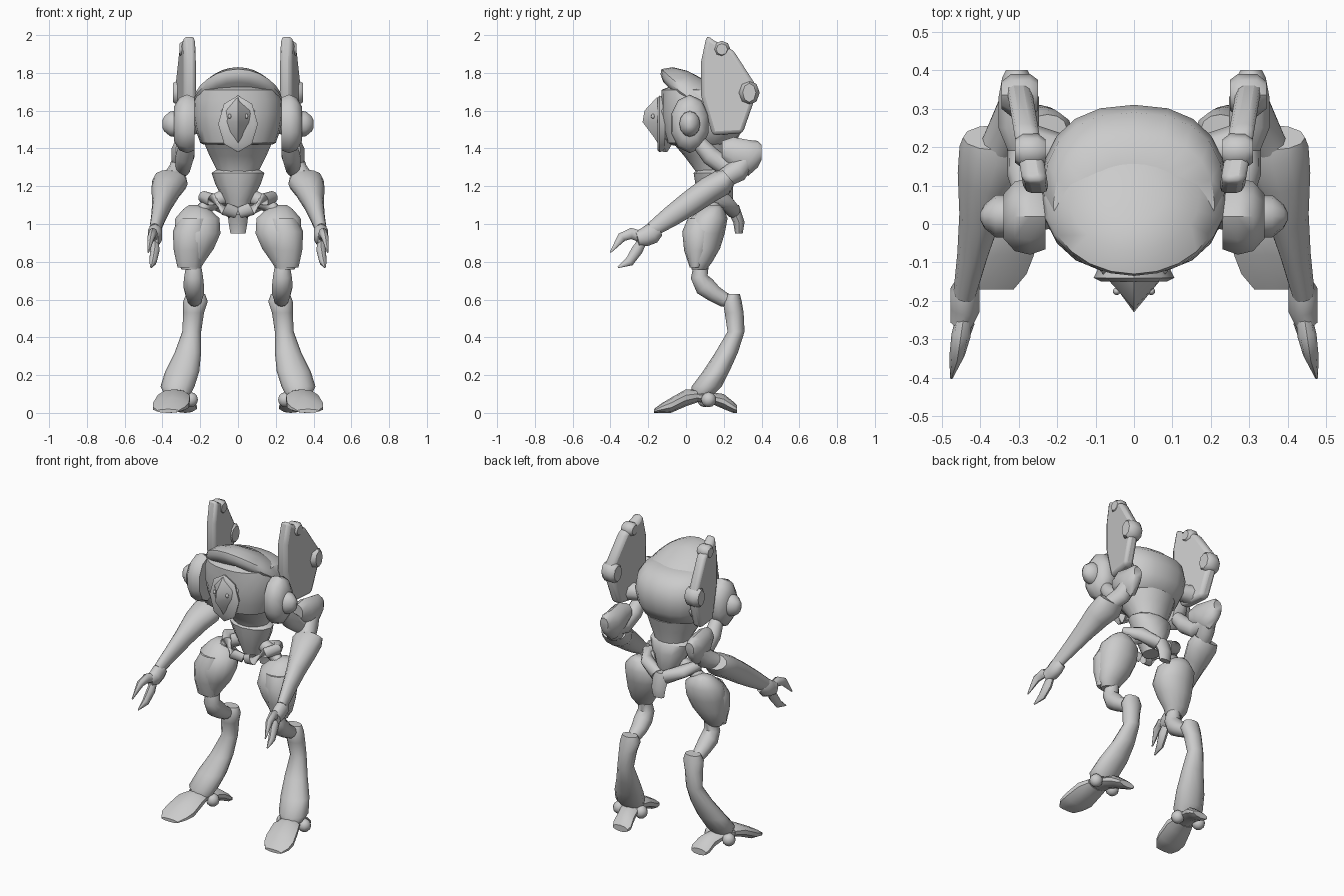
import bpy
import bmesh
from math import cos, sin, pi, copysign
from mathutils import Vector

# Coordinates below are in hundredths of a unit.
UNIT = 0.01
AXES = {
    "X": (Vector((0, 1, 0)), Vector((0, 0, 1))),
    "Y": (Vector((1, 0, 0)), Vector((0, 0, 1))),
    "Z": (Vector((1, 0, 0)), Vector((0, 1, 0))),
}
parts = []

cube = bpy.data.objects.get("Cube")
if cube:
    bpy.data.objects.remove(cube, do_unlink=True)

grey = bpy.data.materials.new("plain_grey")
grey.use_nodes = True
grey.diffuse_color = (0.6, 0.6, 0.6, 1)
grey.node_tree.nodes["Principled BSDF"].inputs["Base Color"].default_value = grey.diffuse_color


def finish(name, bm):
    """Turn a bmesh into a named object with the shared material."""
    bmesh.ops.recalc_face_normals(bm, faces=bm.faces)
    mesh = bpy.data.meshes.new(name)
    bm.to_mesh(mesh)
    bm.free()
    mesh.materials.append(grey)
    obj = bpy.data.objects.new(name, mesh)
    bpy.context.collection.objects.link(obj)
    parts.append(obj)
    return obj


def ring_frame(points, index, axis):
    """Two directions spanning one ring, fixed by axis or following the path."""
    if axis in AXES:
        return AXES[axis]
    tangent = points[min(index + 1, len(points) - 1)] - points[max(index - 1, 0)]
    tangent.normalize()
    side = Vector((1, 0, 0)) if abs(tangent.x) < 0.8 else Vector((0, 1, 0))
    side = (side - tangent * side.dot(tangent)).normalized()
    return side, tangent.cross(side)


def loft(name, axis, rings, sides=12, flip=1, shear=0, droop=0, power=1):
    """Skin rings given as x, y, z, first radius, second radius.
    A power below one squares the ellipse off."""
    bm = bmesh.new()
    points = [Vector(ring[:3]) for ring in rings]
    loops = []
    for index, ring in enumerate(rings):
        across, along = ring_frame(points, index, axis)
        loop = []
        for step in range(sides):
            angle = 2 * pi * step / sides - pi / 2
            u, v = [copysign(abs(w) ** power, w) for w in (cos(angle), sin(angle))]
            co = points[index] + across * ring[3] * u + along * ring[4] * v
            co.z += shear * (co.y - points[index].y) - droop * co.x ** 2
            loop.append(bm.verts.new((co.x * flip * UNIT, co.y * UNIT, co.z * UNIT)))
        loops.append(loop)
    for low, high in zip(loops, loops[1:]):
        for step in range(sides):
            after = (step + 1) % sides
            bm.faces.new((low[step], low[after], high[after], high[step]))
    bm.faces.new(loops[0])
    bm.faces.new(loops[-1])
    return finish(name, bm)


def pair(name, axis, rings, sides=12):
    """Build a part on both sides of the body."""
    for prefix, flip in (("left_", 1), ("right_", -1)):
        loft(prefix + name, axis, rings, sides, flip)


def ball(name, center, radii):
    """Faceted ellipsoid on both sides of the body."""
    for prefix, flip in (("left_", 1), ("right_", -1)):
        bm = bmesh.new()
        bmesh.ops.create_uvsphere(bm, u_segments=10, v_segments=6, radius=1)
        for vert in bm.verts:
            vert.co = Vector([(c + r * v) * UNIT for c, r, v in zip(center, radii, vert.co)])
            vert.co.x *= flip
        finish(prefix + name, bm)


def fin(name, outline, inner, outer, lean):
    """Upright plate from a y-z outline, leaning outward toward the back."""
    for prefix, flip in (("left_", 1), ("right_", -1)):
        bm = bmesh.new()
        walls = [[bm.verts.new(((x + lean * (y - 8)) * flip * UNIT, y * UNIT, z * UNIT))
                  for y, z in outline] for x in (inner, outer)]
        for wall in walls:
            bm.faces.new(wall)
        for a in range(len(outline)):
            b = (a + 1) % len(outline)
            bm.faces.new((walls[0][a], walls[0][b], walls[1][b], walls[1][a]))
        obj = finish(prefix + name, bm)
        bevel = obj.modifiers.new("soft_edges", "BEVEL")
        bevel.width = 0.02
        bevel.segments = 2


# Torso shell, sloping canopy, belly, pelvis and tail plate
loft("torso_shell", "Z", [(0, 8, 142, 18, 15), (0, 8, 143, 20, 18), (0, 9, 150, 22.5, 21),
                          (0, 9, 158, 24, 22), (0, 8, 166, 23.5, 21), (0, 5, 171, 21, 18),
                          (0, 4, 173, 13, 12)], sides=20, power=0.85)
loft("canopy", "Z", [(0, 8, 165, 22.5, 20), (0, 7, 169, 24, 20.5), (0, 7, 172, 23, 20),
                     (0, 7, 176, 17, 14), (0, 7, 178, 8, 6)], sides=24, shear=-0.5, droop=0.009)
loft("belly", "Z", [(0, 14, 122, 10, 8), (0, 14, 128, 11, 9), (0, 12, 136, 15, 13),
                    (0, 10, 143, 18, 17)], sides=16)
loft("pelvis", "Z", [(0, 16, 105, 5, 6), (0, 16, 113, 8, 9), (0, 15, 121, 12, 10),
                     (0, 14, 127, 14, 10), (0, 14, 129, 11, 8)], sides=12)
loft("tail_plate", "Z", [(0, 28, 95, 4, 2), (0, 28, 101, 5, 3), (0, 24, 110, 6, 4)], sides=8)

# Beaked head with hood and neck
loft("head", "Z", [(0, -11, 138, 0.5, 1), (0, -11, 146, 6, 6), (0, -12, 154, 8, 11),
                   (0, -12, 160, 9, 10), (0, -12, 167, 1, 3.5)], sides=4)
loft("hood", "Y", [(0, -15, 153, 8.5, 14), (0, -14, 153, 10.5, 15), (0, -11, 153, 9, 14)], sides=8)
loft("neck", "Y", [(0, -13, 153, 8, 10), (0, -4, 153, 12, 12)], sides=8)
ball("eye", (4.5, -17.5, 157), (1, 1, 1.3))

# Shoulder pads and round caps
pair("shoulder_pad", "X", [(23, 2, 153, 9, 14), (27, 2, 153, 10.5, 15.5),
                           (31, 2, 153, 9.5, 14), (34, 2, 153, 6, 9)], sides=10)
pair("shoulder_cap", "X", [(33, 2, 153, 5.5, 7), (36, 2, 153, 5.5, 6.5),
                           (39, 2, 153, 3, 4), (40, 2, 153, 1, 2)])

# Tall back fins with blocky knobs
fin("back_fin", [(11, 200), (15, 197), (25, 192), (36, 175), (37, 168),
                 (30, 148), (14, 147), (8, 168), (8, 186)], 22, 28.5, 0.17)
pair("upper_fin_knob", "X", [(23, 19, 192.5, 3, 3), (25, 19, 192.5, 4.5, 4.5),
                             (29, 19, 192.5, 4.5, 4.5), (31, 19, 192.5, 3, 3)], sides=8)
pair("lower_fin_knob", "X", [(25, 33.5, 169.5, 4, 5), (27, 33.5, 169.5, 5.5, 6.5),
                             (32, 33.5, 169.5, 5.5, 6.5), (34.5, 33.5, 169.5, 3.5, 5)], sides=8)
pair("fin_mount", "Path", [(18, 18, 153, 5, 5), (27, 20, 153, 6, 6)], sides=8)

# Arms: link, shoulder joint, upper arm, forearm
pair("shoulder_link", "Path", [(27, 7, 143, 4, 4), (28, 13, 136, 5, 5), (29, 21, 130, 4, 5),
                               (30, 28, 131, 4, 4)])
pair("shoulder_joint", "Y", [(29, 19, 139, 4, 5), (30, 25, 137, 5.5, 9), (30, 33, 135, 5.5, 9.5),
                             (30.5, 38, 137, 4, 7), (30.5, 40, 138, 3, 4)], sides=10)
pair("upper_arm", "Path", [(30, 32, 134, 5, 5), (32, 27, 128, 5, 6), (35, 20, 124, 5, 5)])
pair("forearm", "Path", [(36, 22.5, 125, 8.5, 5), (36, 19, 122, 9.5, 7), (38, 12, 118, 8, 7),
                         (40, 2, 111, 5.5, 6.5), (42, -8, 104, 4, 5.5),
                         (44, -18, 97, 3, 4)])
pair("wrist", "Path", [(43, -15, 97, 3, 4), (44, -18, 95, 4, 5.5), (44, -22, 93, 4, 5),
                       (45, -26, 92, 3, 4)], sides=10)
pair("upper_claw", "Path", [(44, -23, 93, 2, 3), (45, -29, 95, 2.5, 3), (46, -34, 93, 2, 2.5),
                            (47.5, -40, 85, 0.4, 0.4)], sides=8)
pair("lower_claw", "Path", [(44, -23, 91, 2, 2.5), (44, -26, 86, 2.5, 3), (45, -30, 80, 2, 2.5),
                            (46, -36, 77, 0.4, 0.4)], sides=8)

# Hip loops and hip joints
pair("hip_loop", "Path", [(1, 7, 106, 2, 3), (7, 5, 108, 3, 3.5), (14, 8, 113, 3, 3.5),
                          (18, 14, 114, 3, 3.5), (13, 21, 112, 4, 4), (3, 25, 107, 4, 4)], sides=10)
pair("hip_joint", "Path", [(8, 15, 114, 4, 4), (16, 14, 110, 4, 4), (23, 13, 104, 4, 4)])

# Legs: thigh, front thigh plate, knee, shin
pair("thigh", "Z", [(25, 7, 76, 5, 4), (25, 8, 80, 7.5, 6), (23, 9, 87, 10.5, 9),
                    (21.5, 9.5, 95, 12.5, 11), (21.5, 12, 103, 12, 10), (22, 14, 108, 7, 6),
                    (23, 15, 110, 3, 3)], sides=14)
pair("thigh_plate", "Z", [(26, 5, 77, 6, 3), (26, 6, 86, 8, 7), (25, 7, 96, 9.5, 9),
                          (23, 8, 103, 8, 7)])
pair("knee", "Path", [(23.5, 8, 78, 4, 4), (23.5, 7, 72, 5, 4.5), (23.5, 10, 67, 5.5, 5.5),
                      (23, 15, 63, 5, 4.5), (23, 20, 60, 4, 4), (23, 24, 59, 3, 3)])
pair("shin", "Z", [(32, 9, 10, 7, 6), (32, 11, 14, 9, 8), (29.5, 16, 22, 9, 7),
                   (26.5, 21.5, 32, 7, 6), (24.5, 26.5, 43, 5, 4.5), (23.5, 25.5, 53, 5.5, 5),
                   (22.5, 24.5, 59, 6.5, 5), (22.5, 25, 63, 5, 3.5)])

# Feet turned outward: flared toe, hoofed heel and ankle knobs
pair("toe", "Y", [(37, -17, 1, 6, 1), (36.5, -13, 2.5, 9, 2.5), (35.5, -8, 4, 10, 4),
                  (34, 0, 8, 9, 4.5), (33, 6, 9, 7, 3.5)], sides=10)
pair("heel", "Y", [(33, 4, 9, 7, 3), (31, 13, 8, 6, 3), (29, 20, 6, 6, 4),
                   (28, 25, 3, 6.5, 3), (28, 27, 2, 5.5, 2)], sides=10)
ball("outer_ankle_knob", (39, 12, 7), (4, 4, 4))
ball("inner_ankle_knob", (25, 10, 7), (4, 4, 4))

# Smooth shading with kept edges
bpy.ops.object.select_all(action="DESELECT")
for part in parts:
    part.select_set(True)
bpy.context.view_layer.objects.active = parts[0]
bpy.ops.object.shade_smooth_by_angle(angle=pi / 4)
